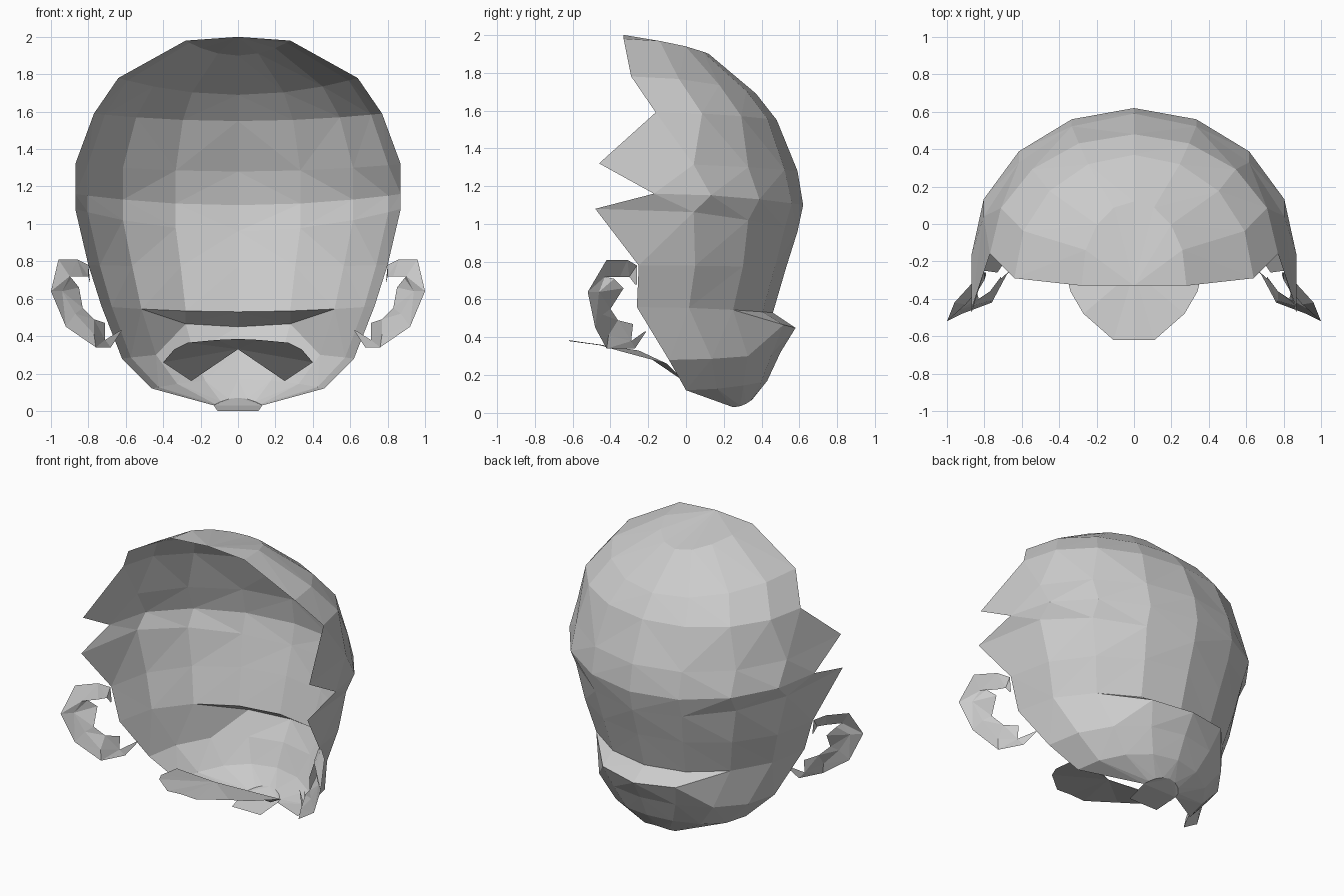
import bpy, bmesh, math

if "Cube" in bpy.data.objects:
    bpy.data.objects.remove(bpy.data.objects["Cube"])

grey = bpy.data.materials.new("plain grey")
grey.diffuse_color = (0.6, 0.6, 0.6, 1)
grey.use_nodes = True
grey.node_tree.nodes["Principled BSDF"].inputs["Base Color"].default_value = grey.diffuse_color


def finish(name, bm):
    """Turn a bmesh into a flat shaded object."""
    bmesh.ops.remove_doubles(bm, verts=bm.verts, dist=0.0005)
    bmesh.ops.triangulate(bm, faces=bm.faces, quad_method='SHORT_EDGE')
    me = bpy.data.meshes.new(name)
    bm.to_mesh(me)
    bm.free()
    me.materials.append(grey)
    ob = bpy.data.objects.new(name, me)
    bpy.context.collection.objects.link(ob)
    return ob


def strip(bm, a, b):
    """Join two equally long rows of verts with quads."""
    for i in range(len(a) - 1):
        quad = []
        for v in (a[i], a[i + 1], b[i + 1], b[i]):
            if all((v.co - q.co).length > 0.0005 for q in quad):
                quad.append(v)
        if len(quad) > 2:
            bm.faces.new(quad)


# head shell: arcs round the back, (edge x, edge y, edge z, back y, back z)
SEGS = 8
rows = [
    (0.28, -0.33, 1.98, 0.12, 1.90),
    (0.64, -0.29, 1.78, 0.37, 1.69),
    (0.77, -0.16, 1.59, 0.48, 1.55),
    (0.87, -0.46, 1.32, 0.59, 1.28),
    (0.87, -0.17, 1.16, 0.62, 1.10),
    (0.87, -0.48, 1.08, 0.59, 0.96),
    (0.80, -0.25, 0.78, 0.53, 0.77),
    (0.73, -0.26, 0.56, 0.46, 0.53),   # crease above the nape
    (0.73, -0.26, 0.56, 0.58, 0.45),   # nape ledge
    (0.62, -0.09, 0.28, 0.50, 0.32),
    (0.46, 0.00, 0.12, 0.43, 0.17),
    (0.13, 0.25, 0.03, 0.35, 0.07),
]


def arc(row):
    w, ye, ze, yb, zb = row
    yc = max(ye, -0.3)
    pts = []
    for k in range(SEGS + 1):
        t = math.pi * k / SEGS
        s = math.sin(t)
        y = ye if k in (0, SEGS) else yc + (yb - yc) * s
        pts.append((w * math.cos(t), y, ze + (zb - ze) * s ** 2))
    return pts


arcs = [arc(r) for r in rows]
# the ledge stays on the crease at the sides and only juts out at the back
for k in range(SEGS + 1):
    if abs(k - SEGS // 2) > 1:
        arcs[8][k] = arcs[7][k]
bm = bmesh.new()
verts = [[bm.verts.new(p) for p in a] for a in arcs]
for a, b in zip(verts, verts[1:]):
    strip(bm, a, b)
apex = bm.verts.new((0, -0.33, 2.0))
for a, b in zip(verts[0], verts[0][1:]):
    bm.faces.new((apex, a, b))
bm.faces.new(verts[-1])
# small flap under the chin of the shell
flap = [bm.verts.new((x, 0.09, 0.0)) for x in (0.11, -0.11)]
bm.faces.new((verts[-1][0], verts[-1][-1], flap[1], flap[0]))
bmesh.ops.recalc_face_normals(bm, faces=bm.faces)
finish("head_shell", bm)

# jaw plate: fan of half outline points round the throat, both sides
half = [(0, -0.62, 0.385), (0.11, -0.62, 0.38), (0.27, -0.48, 0.365),
        (0.34, -0.36, 0.33), (0.40, -0.10, 0.26), (0.25, 0.0, 0.16)]
bm = bmesh.new()
for s in (1, -1):
    throat = bm.verts.new((0, -0.25, 0.33))
    ring = [bm.verts.new((s * x, y, z)) for x, y, z in half]
    for a, b in zip(ring, ring[1:]):
        bm.faces.new((throat, a, b) if s < 0 else (throat, b, a))
finish("jaw", bm)

# ears: curled strip of back rim, front rim and inner bowl
back_rim = [(0.79, -0.26, 0.68), (0.80, -0.26, 0.78), (0.86, -0.31, 0.81),
            (0.96, -0.42, 0.81), (1.0, -0.52, 0.64), (0.92, -0.48, 0.45),
            (0.76, -0.42, 0.34), (0.68, -0.27, 0.34), (0.62, -0.21, 0.43)]
front_rim = [(0.79, -0.27, 0.68), (0.80, -0.30, 0.72), (0.83, -0.35, 0.72),
             (0.90, -0.43, 0.72), (0.94, -0.46, 0.64), (0.87, -0.44, 0.52),
             (0.77, -0.41, 0.41), (0.71, -0.29, 0.38), (0.63, -0.22, 0.43)]
bowl = [(0.89, -0.38, 0.71), (0.85, -0.33, 0.66), (0.83, -0.40, 0.55),
        (0.77, -0.36, 0.49), (0.71, -0.28, 0.47)]
for side, s in (("right", 1), ("left", -1)):
    bm = bmesh.new()
    outer, inner, cup = [[bm.verts.new((s * x, y, z)) for x, y, z in path]
                         for path in (back_rim, front_rim, bowl)]
    strip(bm, outer, inner)
    strip(bm, inner[3:8], cup)
    bmesh.ops.recalc_face_normals(bm, faces=bm.faces)
    finish(side + "_ear", bm)
